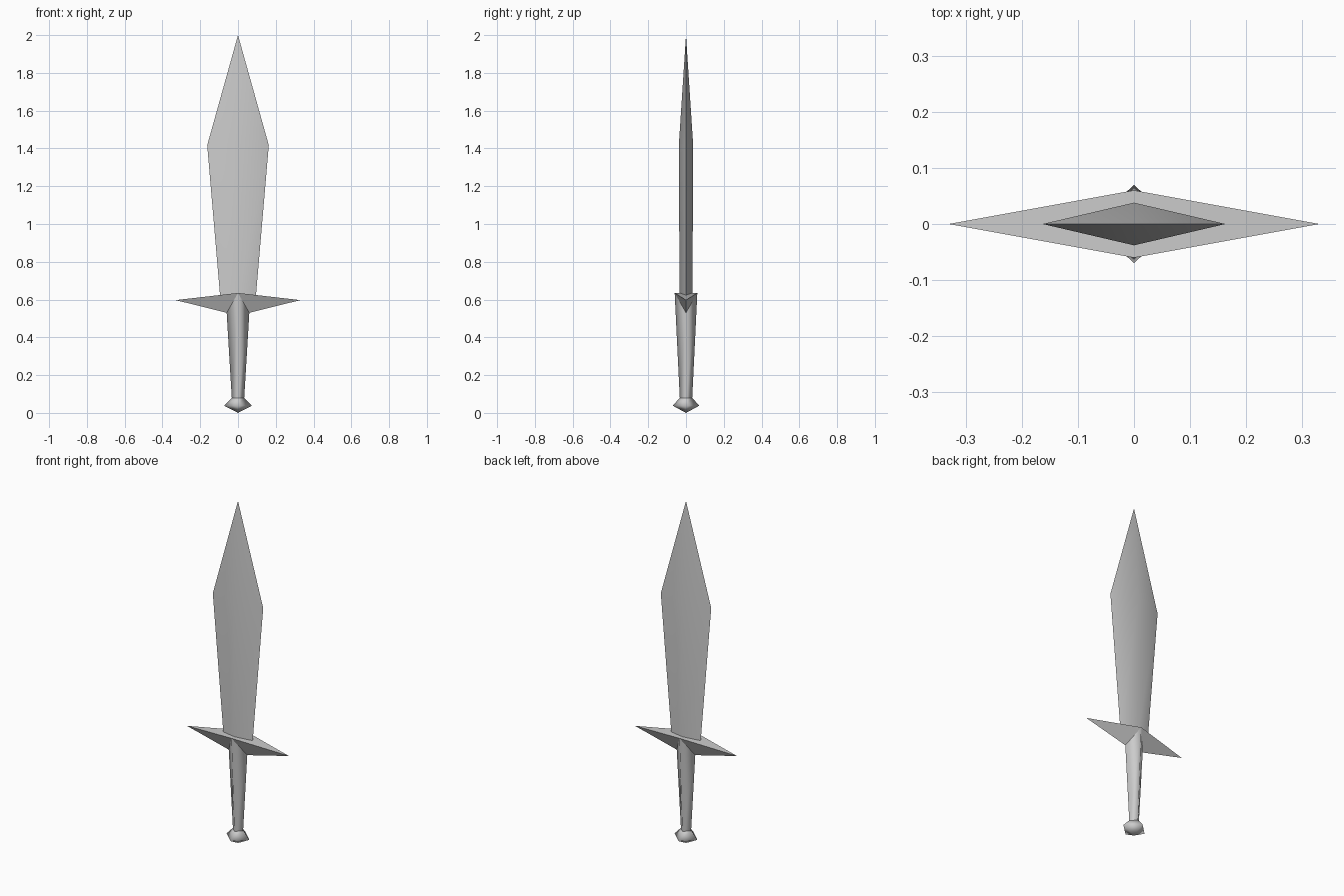
import bpy
import bmesh
import math

cube = bpy.data.objects.get("Cube")
if cube:
    bpy.data.objects.remove(cube, do_unlink=True)

# Single bare-metal colour
steel = bpy.data.materials.new("grey steel")
steel.use_nodes = True
GREY = (0.6, 0.6, 0.6, 1.0)
steel.diffuse_color = GREY
steel.node_tree.nodes["Principled BSDF"].inputs["Base Color"].default_value = GREY


def loft_diamonds(name, rings):
    """Skin diamond rings given as (half width x, z of x corners, half depth y, z of y corners)."""
    bm = bmesh.new()
    loops = []
    for hx, zx, hy, zy in rings:
        corners = ((hx, 0, zx), (0, hy, zy), (-hx, 0, zx), (0, -hy, zy))
        loops.append([bm.verts.new(c) for c in corners])
    for low, high in zip(loops, loops[1:]):
        for i in range(4):
            j = (i + 1) % 4
            bm.faces.new((low[i], low[j], high[j], high[i]))
    # Shared corners and pointed ends collapse into triangles
    bmesh.ops.remove_doubles(bm, verts=bm.verts, dist=0.0005)
    bmesh.ops.recalc_face_normals(bm, faces=bm.faces)
    mesh = bpy.data.meshes.new(name)
    bm.to_mesh(mesh)
    bm.free()
    mesh.materials.append(steel)
    obj = bpy.data.objects.new(name, mesh)
    bpy.context.collection.objects.link(obj)
    bpy.ops.object.select_all(action='DESELECT')
    obj.select_set(True)
    bpy.context.view_layer.objects.active = obj
    bpy.ops.object.shade_smooth_by_angle(angle=math.radians(100))
    return obj


def level(hx, hy, z):
    return (hx, z, hy, z)


grip_top = (0.06, 0.53, 0.06, 0.635)
grip_base = level(0.033, 0.033, 0.08)

# Pommel: faceted knob with a pointed underside
loft_diamonds("pommel", [level(0, 0, 0), level(0.073, 0.07, 0.038), grip_base])

# Grip: tapers upward, its front and back corners reach the guard top
loft_diamonds("grip", [grip_base, grip_top])

# Guard: long pointed bar folded down from a central ridge
loft_diamonds("guard", [grip_top, (0.33, 0.597, 0.06, 0.635), level(0, 0, 0.635)])

# Blade: leaf shape, root seated in the guard
loft_diamonds("blade", [level(0.094, 0.034, 0.61), level(0.163, 0.038, 1.417),
                        level(0, 0, 2.0)])
